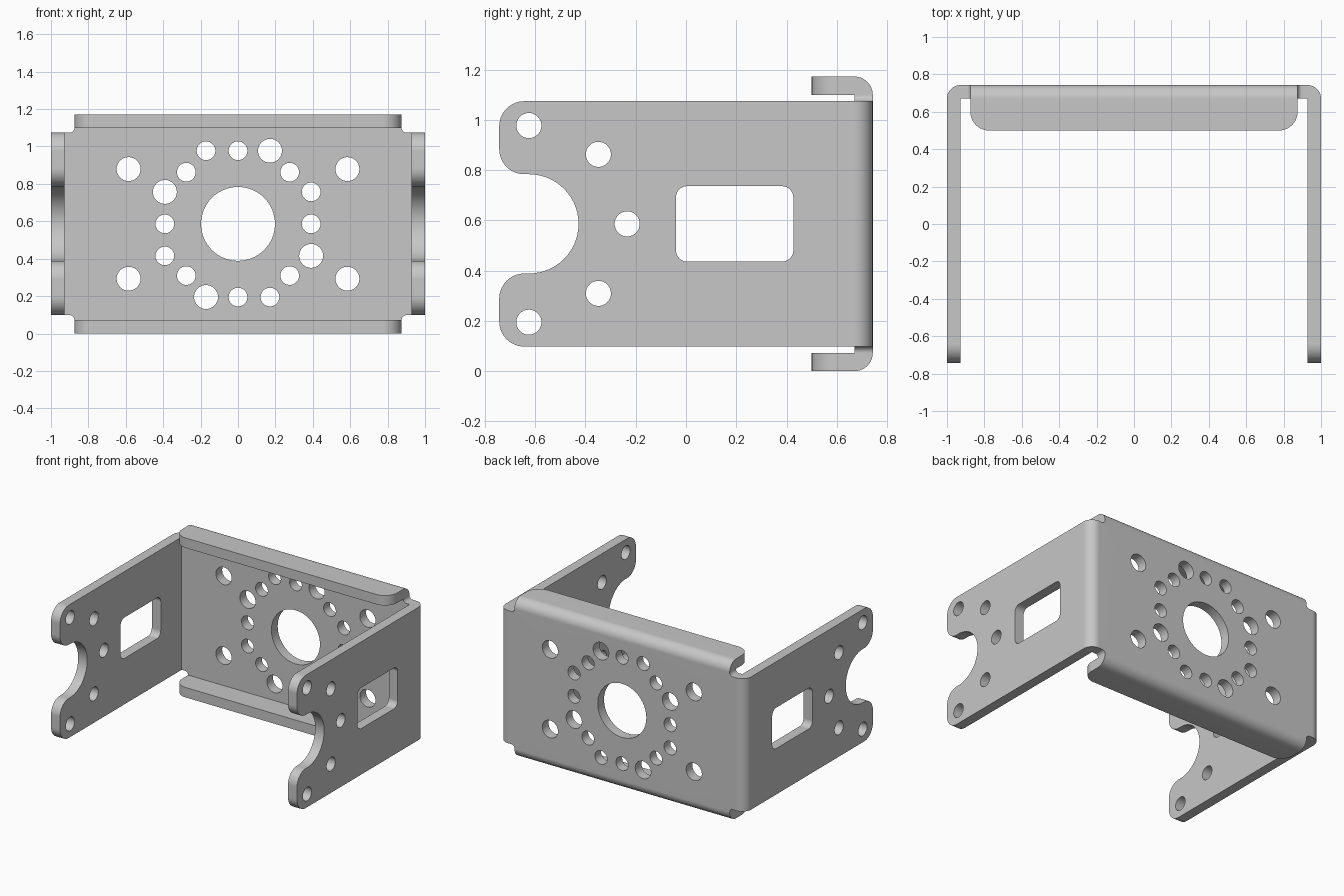
import bpy, bmesh, math
from collections import Counter
from mathutils import Vector
from mathutils.geometry import delaunay_2d_cdt

cube = bpy.data.objects.get("Cube")
if cube:
    bpy.data.objects.remove(cube, do_unlink=True)

T = 0.073          # sheet thickness, also the outer bend radius
X = 1 - T          # where the side bends start
Y = 0.743 - T      # where the back plate starts
MID = 0.586        # mid height of the bracket
H = MID - T        # where the lip bends start, from mid height
SIDE = 0.488       # half height of the side plates
LIP = 0.875        # half width of the lips
BORE = 0.1975      # big hole and fork radius
RING = 0.391       # bolt circle radius
SMALL, BIG = 0.05, 0.064

bm = bmesh.new()


def rounded(corners, steps=10):
    """Outline from right-angled corners given as (u, v, radius)."""
    pts = []
    for i, (u, v, r) in enumerate(corners):
        p = Vector((u, v))
        a = (Vector(corners[i - 1][:2]) - p).normalized()
        b = (Vector(corners[(i + 1) % len(corners)][:2]) - p).normalized()
        for k in range(steps + 1 if r else 1):
            t = math.pi / 2 * k / steps
            q = p + (a + b) * r - (b * math.cos(t) + a * math.sin(t)) * r
            if not pts or (q - pts[-1]).length > 1e-4:
                pts.append(q)
    if (pts[0] - pts[-1]).length < 1e-4:
        pts.pop()
    return pts


def circle(u, v, r):
    n = 64 if r > 0.1 else 32
    return [Vector((u + r * math.cos(math.tau * k / n),
                    v + r * math.sin(math.tau * k / n))) for k in range(n)]


def sheet(outline, holes, w0, w1, place):
    """Extrude an outline with holes from w0 to w1 and place it in space."""
    points, edges, loop_of = [], [], []
    for n, loop in enumerate([outline] + holes):
        first = len(points)
        points += loop
        loop_of += [n] * len(loop)
        edges += [(first + i, first + (i + 1) % len(loop)) for i in range(len(loop))]
    low = [bm.verts.new(place(p.x, p.y, w0)) for p in points]
    top = [bm.verts.new(place(p.x, p.y, w1)) for p in points]
    result = delaunay_2d_cdt(points, edges, [], 1, 1e-6)
    tris, origin = result[2], result[3]
    for tri in tris:
        ids = [origin[i][0] for i in tri]
        loops = {loop_of[i] for i in ids}
        if len(loops) == 1 and 0 not in loops:
            continue        # this triangle lies inside a hole
        bm.faces.new([low[i] for i in ids])
        bm.faces.new([top[i] for i in ids])
    for a, b in edges:
        bm.faces.new((low[a], low[b], top[b], top[a]))


# Back plate: bore, four corner holes and a ring of holes repeated four times
holes = [circle(0, 0, BORE)]
holes += [circle(sx * 0.585, sz * 0.293, BIG) for sx in (-1, 1) for sz in (-1, 1)]
diag = RING * math.sqrt(0.5)
for u, v, r in ((0, RING, SMALL), (0.171, RING, BIG), (diag, diag, SMALL), (RING, 0.171, SMALL)):
    for _ in range(4):
        holes.append(circle(u, v, r))
        u, v = v, -u

quarter = [(X, SIDE, 0), (LIP, SIDE, 0.025), (LIP, H, 0)]
upper = quarter + [(-u, v, r) for u, v, r in reversed(quarter)]
outline = upper + [(-u, -v, r) for u, v, r in upper]
sheet(rounded(outline), holes, 0, T, lambda u, v, w: (u, Y + w, v))

# Side plates: forked front, five holes around the fork, rounded window
fork = -0.625
half = [(Y, SIDE, 0), (-0.743, SIDE, 0.1), (-0.743, BORE, 0.1), (fork + BORE, BORE, BORE)]
side_outline = rounded(half + [(u, -v, r) for u, v, r in reversed(half)], 14)
side_holes = [circle(fork + RING * math.cos(a), RING * math.sin(a), SMALL)
              for a in (math.radians(d) for d in range(-90, 91, 45))]
side_holes.append(rounded([(-0.04, -0.15, 0.045), (0.427, -0.15, 0.045),
                           (0.427, 0.15, 0.045), (-0.04, 0.15, 0.045)]))

# Lips: flat strips with rounded front corners
lip_outline = rounded([(-LIP, Y, 0), (-LIP, 0.5, 0.1), (LIP, 0.5, 0.1), (LIP, Y, 0)])

# Bends: quarter-round sections joining the plates
bend = rounded([(0, 0, 0), (T, 0, 0), (T, T, T), (0, T, 0)])

for s in (-1, 1):
    sheet(side_outline, side_holes, 0, T, lambda u, v, w: (s * (X + w), u, v))
    sheet(bend, [], -SIDE, SIDE, lambda u, v, w: (s * (X + u), Y + v, w))
    sheet(lip_outline, [], 0, T, lambda u, v, w: (u, v, s * (H + w)))
    sheet(bend, [], -LIP, LIP, lambda u, v, w: (w, Y + u, s * (H + v)))


# Remove the paired faces inside the joints, then weld into one folded sheet
def key(f):
    return tuple(round(c * 2000) for c in f.calc_center_median())


quads = [f for f in bm.faces if len(f.verts) == 4]
count = Counter(key(f) for f in quads)
bmesh.ops.delete(bm, geom=[f for f in quads if count[key(f)] > 1], context="FACES")
bmesh.ops.remove_doubles(bm, verts=bm.verts[:], dist=0.0005)
bmesh.ops.recalc_face_normals(bm, faces=bm.faces[:])
bmesh.ops.translate(bm, verts=bm.verts[:], vec=(0, 0, MID))

mesh = bpy.data.meshes.new("folded_bracket")
bm.to_mesh(mesh)
bm.free()
bracket = bpy.data.objects.new("folded_bracket", mesh)
bpy.context.collection.objects.link(bracket)

# Plain grey metal
grey = bpy.data.materials.new("grey_metal")
grey.use_nodes = True
color = (0.57, 0.57, 0.57, 1)
grey.diffuse_color = color
grey.node_tree.nodes["Principled BSDF"].inputs["Base Color"].default_value = color
mesh.materials.append(grey)

# Smooth bends and holes, flat plates
bpy.ops.object.select_all(action="DESELECT")
bracket.select_set(True)
bpy.context.view_layer.objects.active = bracket
bpy.ops.object.shade_smooth_by_angle(angle=math.radians(30))
weighted = bracket.modifiers.new("flat_plates", "WEIGHTED_NORMAL")
weighted.keep_sharp = True
